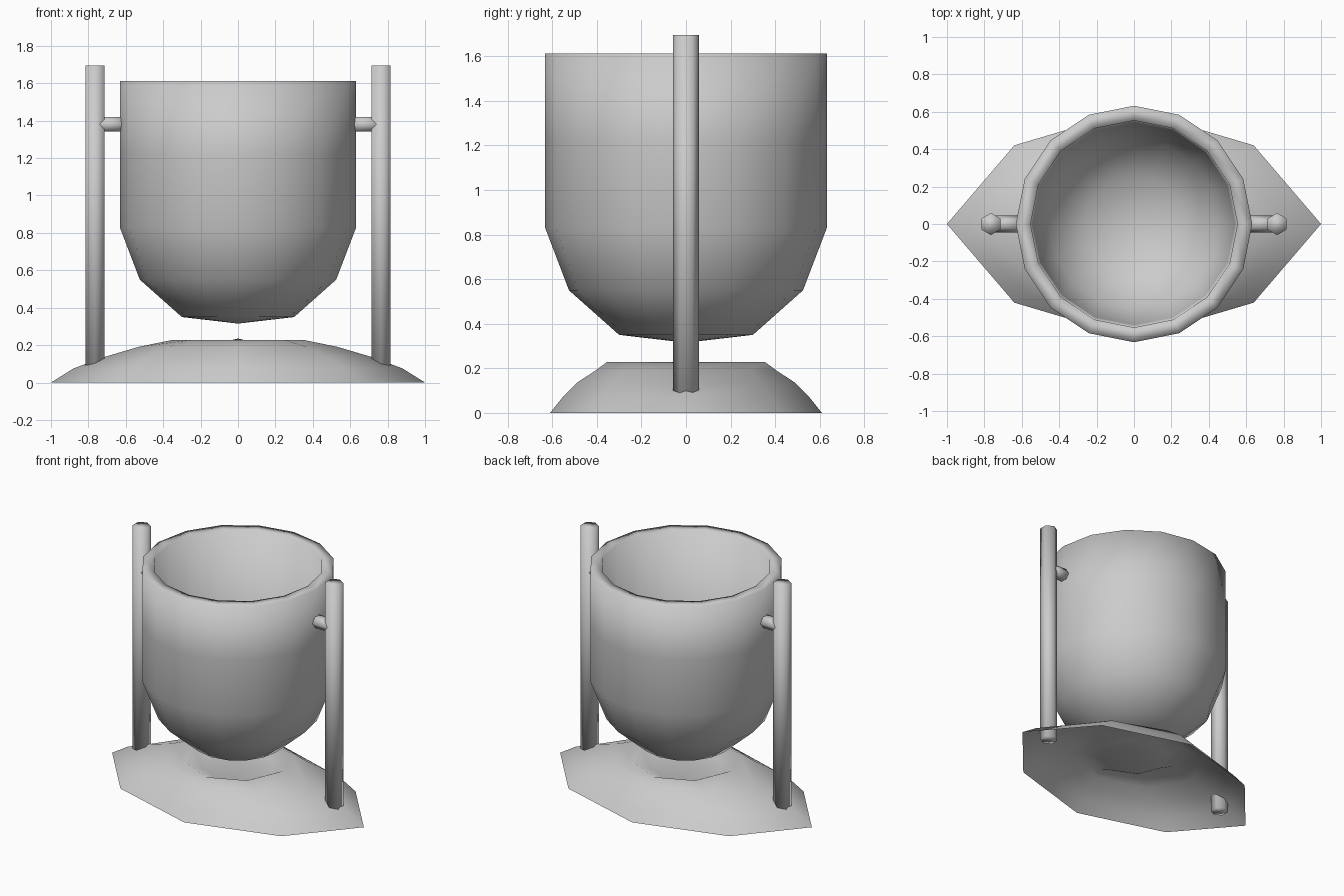
import bpy, bmesh
from math import cos, sin, pi
from mathutils import Vector, Matrix

if "Cube" in bpy.data.objects:
    bpy.data.objects.remove(bpy.data.objects["Cube"])

# Single plain grey
grey = bpy.data.materials.new("plain grey")
grey.use_nodes = True
grey.diffuse_color = (0.6, 0.6, 0.6, 1)
grey.node_tree.nodes["Principled BSDF"].inputs["Base Color"].default_value = (0.6, 0.6, 0.6, 1)


def finish(name, bm):
    bmesh.ops.recalc_face_normals(bm, faces=bm.faces)
    mesh = bpy.data.meshes.new(name)
    for face in bm.faces:
        face.smooth = True
    bm.to_mesh(mesh)
    bm.free()
    mesh.materials.append(grey)
    obj = bpy.data.objects.new(name, mesh)
    bpy.context.collection.objects.link(obj)
    return obj


def ellipse(rx, ry, z, sides):
    return [Vector((rx * cos(2 * pi * i / sides), ry * sin(2 * pi * i / sides), z))
            for i in range(sides)]


def skin(name, rings, poles):
    """Bridge rings of points; poles maps a ring index to the height of its closing tip."""
    bm = bmesh.new()
    loops = [[bm.verts.new(p) for p in ring] for ring in rings]
    n = len(loops[0])
    for a, b in zip(loops, loops[1:]):
        for i in range(n):
            j = (i + 1) % n
            bm.faces.new((a[i], a[j], b[j], b[i]))
    for index, z in poles.items():
        tip = bm.verts.new((0, 0, z))
        for i in range(n):
            bm.faces.new((loops[index][i], loops[index][(i + 1) % n], tip))
    return finish(name, bm)


# Thick-walled round-bottomed cup
cup_profile = [(0.30, 0.35), (0.525, 0.55), (0.632, 0.83), (0.632, 1.22), (0.632, 1.612),
               (0.553, 1.612), (0.54, 0.86), (0.455, 0.60), (0.262, 0.425)]
skin("cup", [ellipse(r, r, z, 16) for r, z in cup_profile], {0: 0.315, -1: 0.39})

# Open, eye-shaped domed base, dished around a raised centre point
base_profile = [(1, 0.61, 0), (0.88, 0.55, 0.075), (0.72, 0.49, 0.135), (0.53, 0.405, 0.191),
                (0.35, 0.355, 0.228), (0.24, 0.24, 0.175)]
rings = []
for rx, ry, z in base_profile:
    ring = ellipse(rx, ry, z, 8)
    for corner in ring[1::2]:
        # Pinch the diagonal corners towards the pointed ends
        corner.x *= 1.05 - 0.145 * rx
        corner.y *= 0.975
    rings.append(ring)
skin("base", rings, {-1: 0.235})


def hex_rod(name, radius, length, matrix):
    bm = bmesh.new()
    bmesh.ops.create_cone(bm, cap_ends=True, segments=6, radius1=radius, radius2=radius,
                          depth=length, matrix=matrix)
    return finish(name, bm)


# Upright posts and the pivot pins that carry the cup
for side, s in (("left", 1), ("right", -1)):
    hex_rod(side + "_post", 0.059, 1.67, Matrix.Translation((s * 0.765, 0, 0.86)))
    hex_rod(side + "_pivot_pin", 0.045, 0.16,
            Matrix.Translation((s * 0.68, 0, 1.38)) @ Matrix.Rotation(pi / 2, 4, "Y"))
